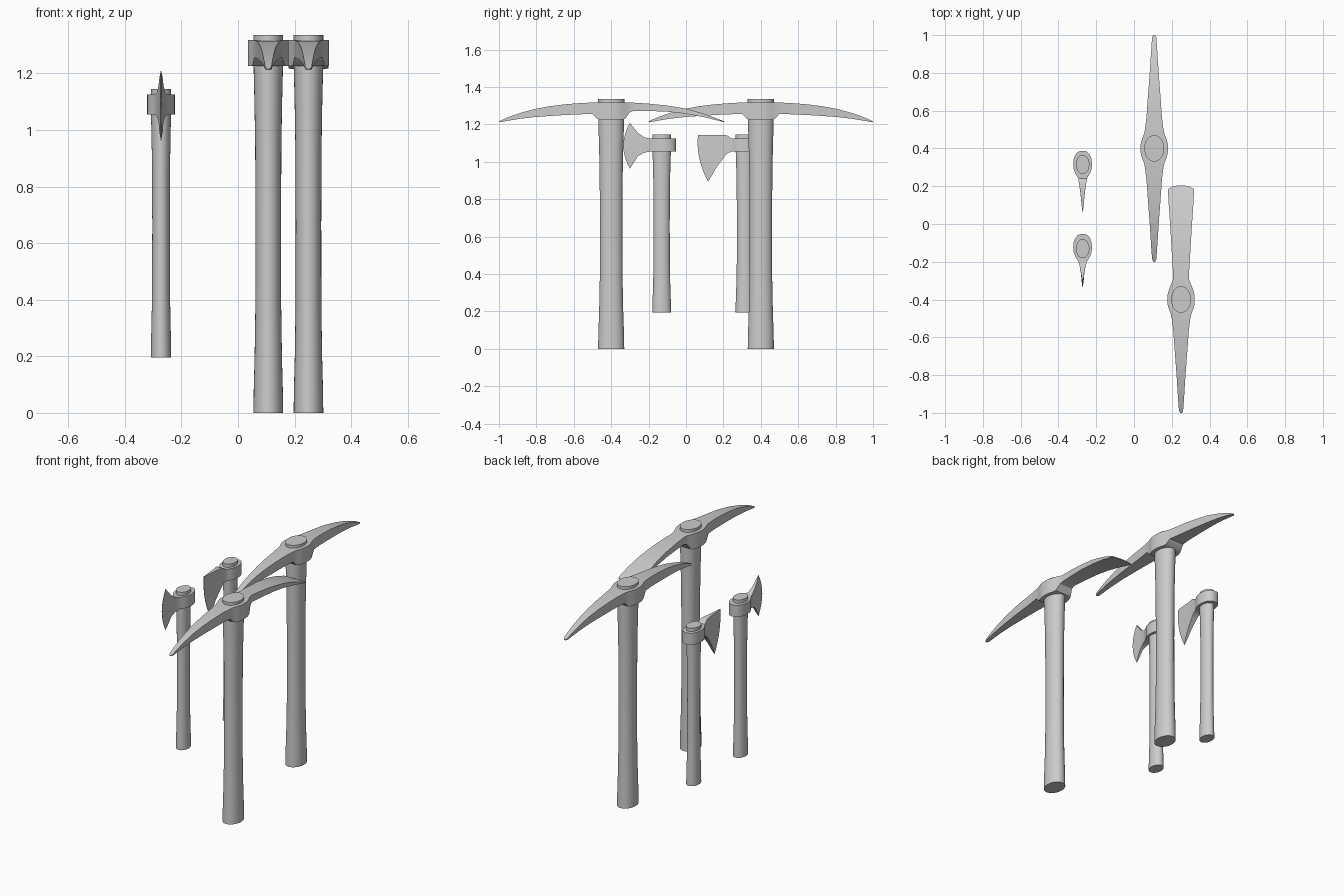
import bpy, bmesh, math

if "Cube" in bpy.data.objects:
    bpy.data.objects.remove(bpy.data.objects["Cube"])


def make_object(name, rings, location):
    """Skin a list of closed rings into one capped solid."""
    bm = bmesh.new()
    loops = [[bm.verts.new(p) for p in ring] for ring in rings]
    n = len(loops[0])
    for a, b in zip(loops, loops[1:]):
        for i in range(n):
            j = (i + 1) % n
            bm.faces.new((a[i], a[j], b[j], b[i]))
    bm.faces.new(loops[0])
    bm.faces.new(loops[-1])
    bmesh.ops.recalc_face_normals(bm, faces=bm.faces)
    mesh = bpy.data.meshes.new(name)
    bm.to_mesh(mesh)
    bm.free()
    ob = bpy.data.objects.new(name, mesh)
    ob.location = location
    bpy.context.collection.objects.link(ob)
    bpy.ops.object.select_all(action='DESELECT')
    ob.select_set(True)
    bpy.context.view_layer.objects.active = ob
    bpy.ops.object.shade_smooth_by_angle(angle=math.radians(30))
    return ob


def handle(name, x, y, z0, z1, rx, ry):
    """Oval shaft, slimmer in the middle."""
    shape = [(0, 1), (.06, .98), (.15, .92), (.28, .87), (.5, .86),
             (.7, .88), (.82, .93), (.9, .98), (.95, 1), (1, 1)]
    rings = []
    for t, s in shape:
        z = z0 + (z1 - z0) * t
        rings.append([(rx * s * math.cos(a), ry * s * math.sin(a), z)
                      for a in (math.tau * i / 32 for i in range(32))])
    make_object(name, rings, (x, y, 0))


def head(name, x, y, stations, steps=8):
    """Loft of box sections: y top, z top, y bottom, z bottom, half width, bow."""
    rings = []
    for yt, zt, yb, zb, w, bow in stations:
        side = []
        for i in range(steps + 1):
            t = i / steps
            side.append((yt + (yb - yt) * t + bow * 4 * t * (1 - t),
                         zt + (zb - zt) * t))
        rings.append([(w, a, b) for a, b in side] +
                     [(-w, a, b) for a, b in reversed(side)])
    make_object(name, rings, (x, y, 0))


def arm(points, sign):
    return [(sign * d, zt, sign * d, zb, w, 0) for d, w, zt, zb in points]


# Pick heads: distance from the eye, half width, top and bottom height
eye = [(.02, .072, 1.318, 1.225), (.04, .068, 1.318, 1.225),
       (.06, .061, 1.318, 1.225), (.075, .055, 1.318, 1.230)]
spike = eye + [(.1, .049, 1.317, 1.256), (.165, .041, 1.314, 1.254),
               (.25, .035, 1.307, 1.250), (.33, .029, 1.297, 1.245),
               (.41, .023, 1.282, 1.239), (.49, .018, 1.260, 1.230),
               (.55, .014, 1.239, 1.220), (.588, .011, 1.222, 1.213),
               (.6, .005, 1.216, 1.212)]
adze = eye + [(.1, .044, 1.317, 1.265), (.12, .041, 1.316, 1.273),
              (.2, .046, 1.311, 1.272), (.3, .052, 1.301, 1.268),
              (.4, .058, 1.284, 1.257), (.5, .065, 1.256, 1.238),
              (.585, .070, 1.224, 1.217), (.598, .045, 1.218, 1.213),
              (.605, .012, 1.215, 1.212)]

head("double_pick_head", .107, .4, arm(spike, 1)[::-1] + arm(spike, -1))
head("mattock_head", .249, -.4, arm(adze, 1)[::-1] + arm(spike, -1))
handle("double_pick_handle", .107, .4, 0, 1.335, .0525, .07)
handle("mattock_handle", .249, -.4, 0, 1.335, .0525, .07)

# Axe heads: rounded eye followed by the blade
axe_eye = [(y, 1.125, y, 1.054, w, 0) for y, w in
           [(.072, .012), (.066, .026), (.052, .038), (.03, .047), (0, .05),
            (-.025, .047), (-.045, .040), (-.06, .031), (-.073, .023)]]
crescent_blade = [(-.1, 1.132, -.1, 1.048, .015, 0),
                  (-.132, 1.155, -.132, 1.030, .009, -.005),
                  (-.155, 1.183, -.155, .995, .006, -.015),
                  (-.175, 1.208, -.175, .963, .001, -.035)]
bearded_blade = [(-.09, 1.138, -.09, 1.047, .021, 0),
                 (-.105, 1.144, -.105, 1.034, .018, 0),
                 (-.155, 1.144, -.152, .970, .011, -.004),
                 (-.2, 1.144, -.178, .925, .007, -.01),
                 (-.251, 1.144, -.197, .893, .001, -.02)]

head("crescent_axe_head", -.272, -.125, axe_eye + crescent_blade)
head("bearded_axe_head", -.272, .315, axe_eye + bearded_blade)
handle("crescent_axe_handle", -.272, -.13, .195, 1.145, .036, .05)
handle("bearded_axe_handle", -.272, .315, .195, 1.145, .036, .05)
